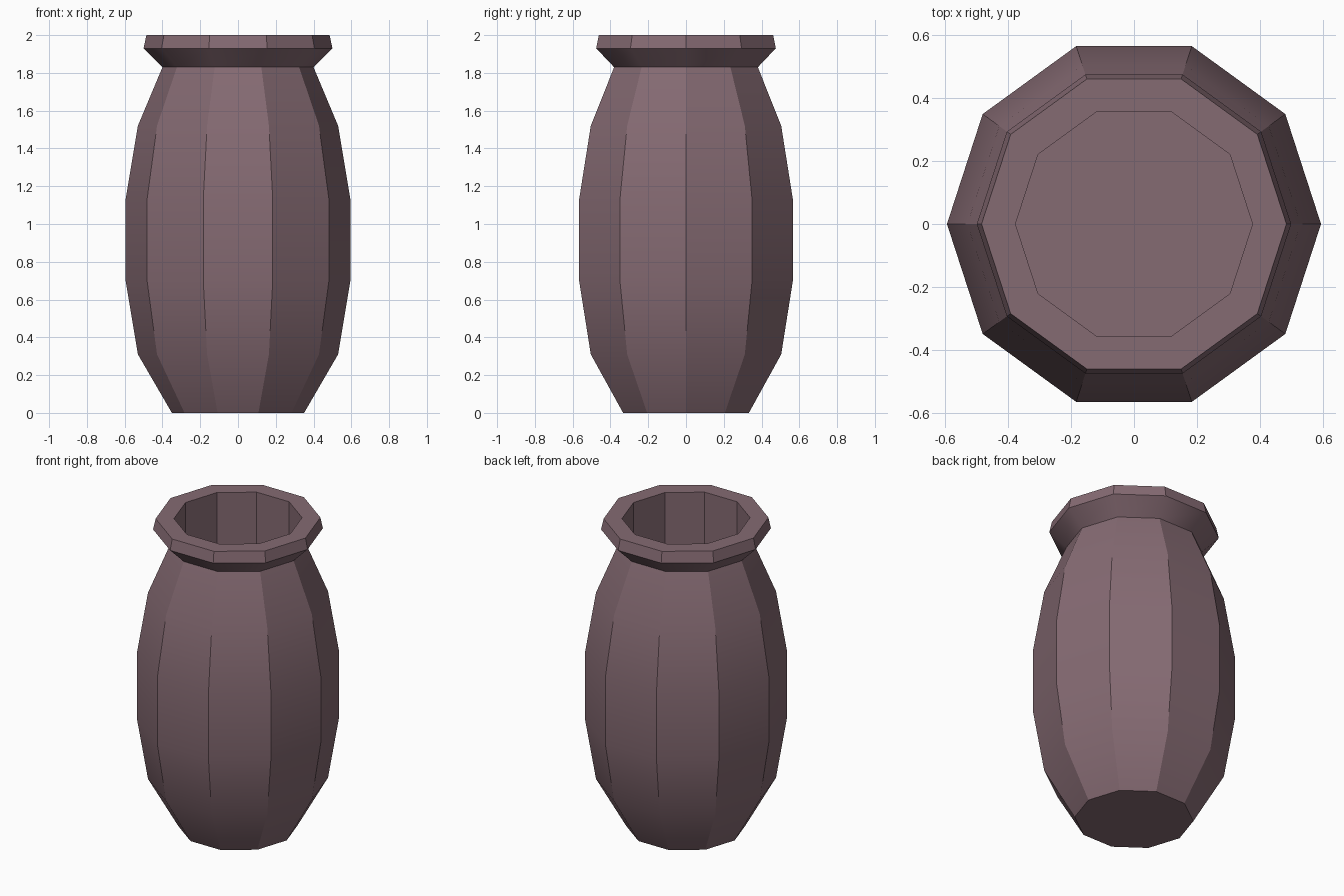
import bpy, bmesh, math

if "Cube" in bpy.data.objects:
    bpy.data.objects.remove(bpy.data.objects["Cube"])

SIDES = 10
# (radius, height) from the underside, up the body, over the rim and into the cavity
PROFILE = [(0.35, 0.0), (0.53, 0.31), (0.595, 0.70), (0.595, 1.13), (0.53, 1.52),
           (0.40, 1.83), (0.50, 1.93), (0.485, 2.0), (0.377, 2.0), (0.377, 0.25)]

mat = bpy.data.materials.new("dusky mauve clay")
mat.diffuse_color = (0.235, 0.145, 0.17, 1.0)
mat.use_nodes = True
mat.node_tree.nodes["Principled BSDF"].inputs["Base Color"].default_value = mat.diffuse_color

# Lathe the profile into a ten-sided vase
bm = bmesh.new()
rings = []
for r, z in PROFILE:
    rings.append([bm.verts.new((r * math.cos(2 * math.pi * i / SIDES),
                                r * math.sin(2 * math.pi * i / SIDES), z))
                  for i in range(SIDES)])
for a, b in zip(rings, rings[1:]):
    for i in range(SIDES):
        j = (i + 1) % SIDES
        bm.faces.new((a[i], a[j], b[j], b[i]))

# Underside and cavity floor
bm.faces.new(list(reversed(rings[0])))
bm.faces.new(rings[-1])

mesh = bpy.data.meshes.new("vase")
bm.to_mesh(mesh)
bm.free()
mesh.materials.append(mat)
vase = bpy.data.objects.new("vase", mesh)
bpy.context.collection.objects.link(vase)

# Soft vertical shading, crisp facets between sides
bpy.context.view_layer.objects.active = vase
vase.select_set(True)
bpy.ops.object.shade_smooth_by_angle(angle=math.radians(30))
